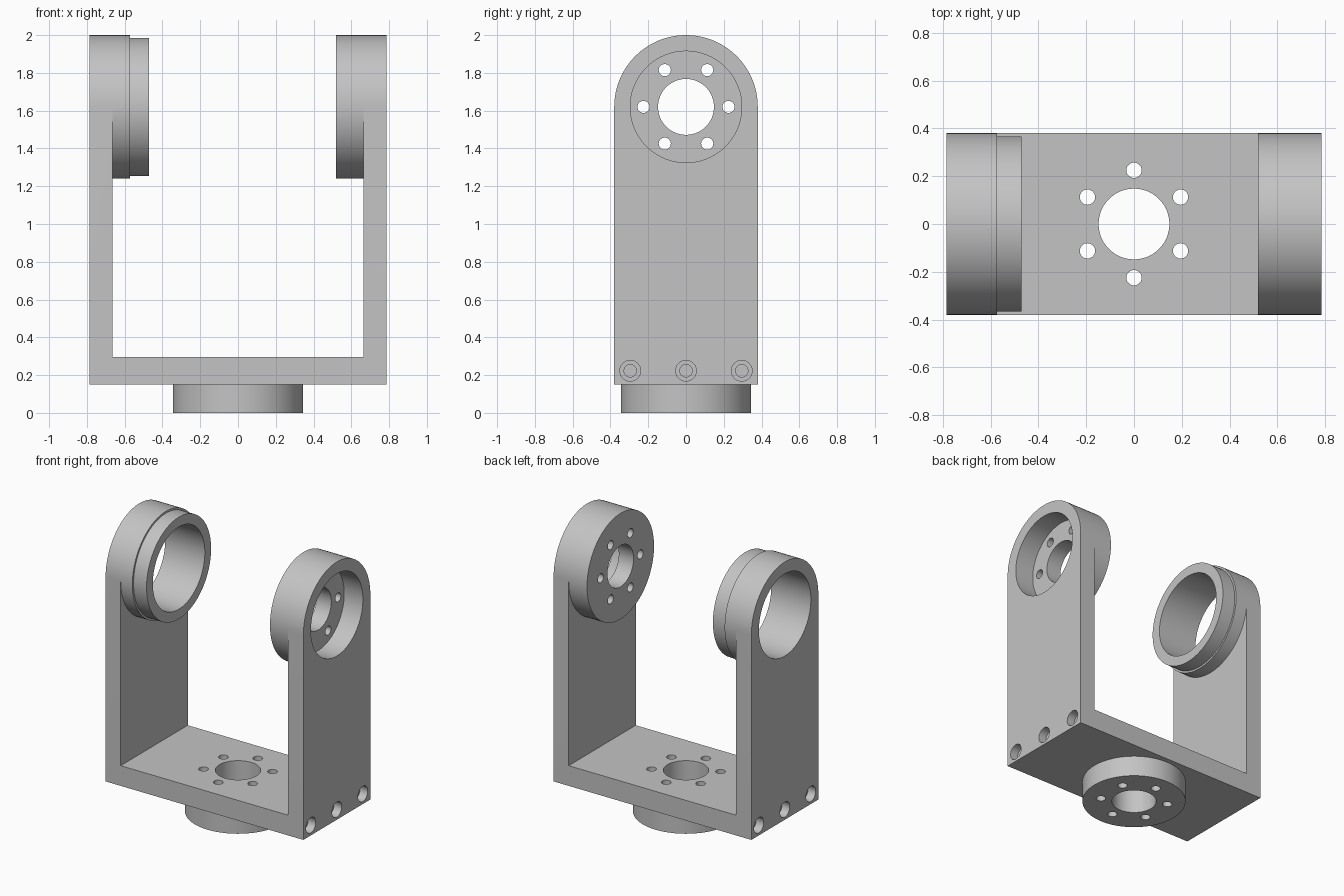
import bpy, bmesh, math
from mathutils import Matrix, Vector

if "Cube" in bpy.data.objects:
    bpy.data.objects.remove(bpy.data.objects["Cube"])

HALF_X, INNER_X, HALF_Y = 0.785, 0.665, 0.38
BASE_Z, FLOOR_Z, AXIS_Z = 0.15, 0.295, 1.62
BORE, HUB, SCREW, SCREW_RING = 0.295, 0.148, 0.032, 0.225

grey = bpy.data.materials.new("plain grey")
grey.diffuse_color = (0.55, 0.55, 0.55, 1)
grey.use_nodes = True
grey.node_tree.nodes["Principled BSDF"].inputs["Base Color"].default_value = grey.diffuse_color


def new_object(name, bm):
    bmesh.ops.recalc_face_normals(bm, faces=bm.faces)
    mesh = bpy.data.meshes.new(name)
    bm.to_mesh(mesh)
    bm.free()
    obj = bpy.data.objects.new(name, mesh)
    bpy.context.collection.objects.link(obj)
    mesh.materials.append(grey)
    return obj


def prism(name, outline, x0, x1):
    """Extrude a (y, z) outline along x."""
    bm = bmesh.new()
    face = bm.faces.new([bm.verts.new((x0, y, z)) for y, z in outline])
    ext = bmesh.ops.extrude_face_region(bm, geom=[face])
    moved = [v for v in ext["geom"] if isinstance(v, bmesh.types.BMVert)]
    bmesh.ops.translate(bm, verts=moved, vec=(x1 - x0, 0, 0))
    return new_object(name, bm)


def disc_x(name, r, x0, x1, y=0.0, z=AXIS_Z, n=96):
    """Cylinder lying along x."""
    ring = [(y + r * math.cos(math.tau * i / n), z + r * math.sin(math.tau * i / n))
            for i in range(n)]
    return prism(name, ring, x0, x1)


def disc_z(name, r, z0, z1, x=0.0, y=0.0, n=96):
    """Cylinder standing along z."""
    bm = bmesh.new()
    bmesh.ops.create_cone(bm, cap_ends=True, segments=n, radius1=r, radius2=r, depth=z1 - z0,
                          matrix=Matrix.Translation(Vector((x, y, (z0 + z1) / 2))))
    return new_object(name, bm)


def combine(target, other, operation):
    mod = target.modifiers.new(operation, "BOOLEAN")
    mod.operation, mod.solver, mod.object = operation, "EXACT", other
    bpy.context.view_layer.objects.active = target
    bpy.ops.object.modifier_apply(modifier=mod.name)
    bpy.data.objects.remove(other, do_unlink=True)


# Bottom plate
plate = [(-HALF_Y, BASE_Z), (HALF_Y, BASE_Z), (HALF_Y, FLOOR_Z), (-HALF_Y, FLOOR_Z)]
bracket = prism("yoke_bracket", plate, -INNER_X, INNER_X)

# Round-topped arms
arc = [(HALF_Y * math.cos(math.tau * i / 96), AXIS_Z + HALF_Y * math.sin(math.tau * i / 96))
       for i in range(49)]
arm = [(-HALF_Y, BASE_Z), (HALF_Y, BASE_Z)] + arc
for side in (-1, 1):
    combine(bracket, prism("arm", arm, side * INNER_X, side * HALF_X), "UNION")

# Bosses on the inner faces, the left one stepped
combine(bracket, disc_x("right_boss", HALF_Y, 0.52, INNER_X), "UNION")
combine(bracket, disc_x("left_boss", HALF_Y, -INNER_X, -0.573), "UNION")
combine(bracket, disc_x("left_collar", 0.366, -0.573, -0.47), "UNION")

# Round flange under the plate
combine(bracket, disc_z("flange", 0.345, 0, BASE_Z), "UNION")

# Left through bore, right pocket and hub hole, flange hub hole
cutters = [disc_x("left_bore", BORE, -0.9, -0.4),
           disc_x("right_pocket", BORE, 0.637, 0.9),
           disc_x("right_hub", HUB, 0.4, 0.7),
           disc_z("flange_hub", HUB, -0.1, 0.4)]

# Screw circles around both hub holes
for i in range(6):
    a = math.tau * i / 6
    c, s = SCREW_RING * math.cos(a), SCREW_RING * math.sin(a)
    cutters.append(disc_x("hub_screw", SCREW, 0.4, 0.7, c, AXIS_Z + s, 32))
    cutters.append(disc_z("flange_screw", SCREW, -0.1, 0.4, s, c, 32))

# Counterbored screw holes low on both arms
for side in (-1, 1):
    for y in (-0.295, 0, 0.295):
        cutters.append(disc_x("head_hole", 0.055, side * 0.725, side * 0.9, y, 0.223, 32))
        cutters.append(disc_x("shank_hole", 0.033, side * 0.53, side * 0.75, y, 0.223, 32))

for cutter in cutters:
    combine(bracket, cutter, "DIFFERENCE")

bpy.ops.object.select_all(action="DESELECT")
bracket.select_set(True)
bpy.context.view_layer.objects.active = bracket
bpy.ops.object.shade_smooth_by_angle(angle=math.radians(30))
